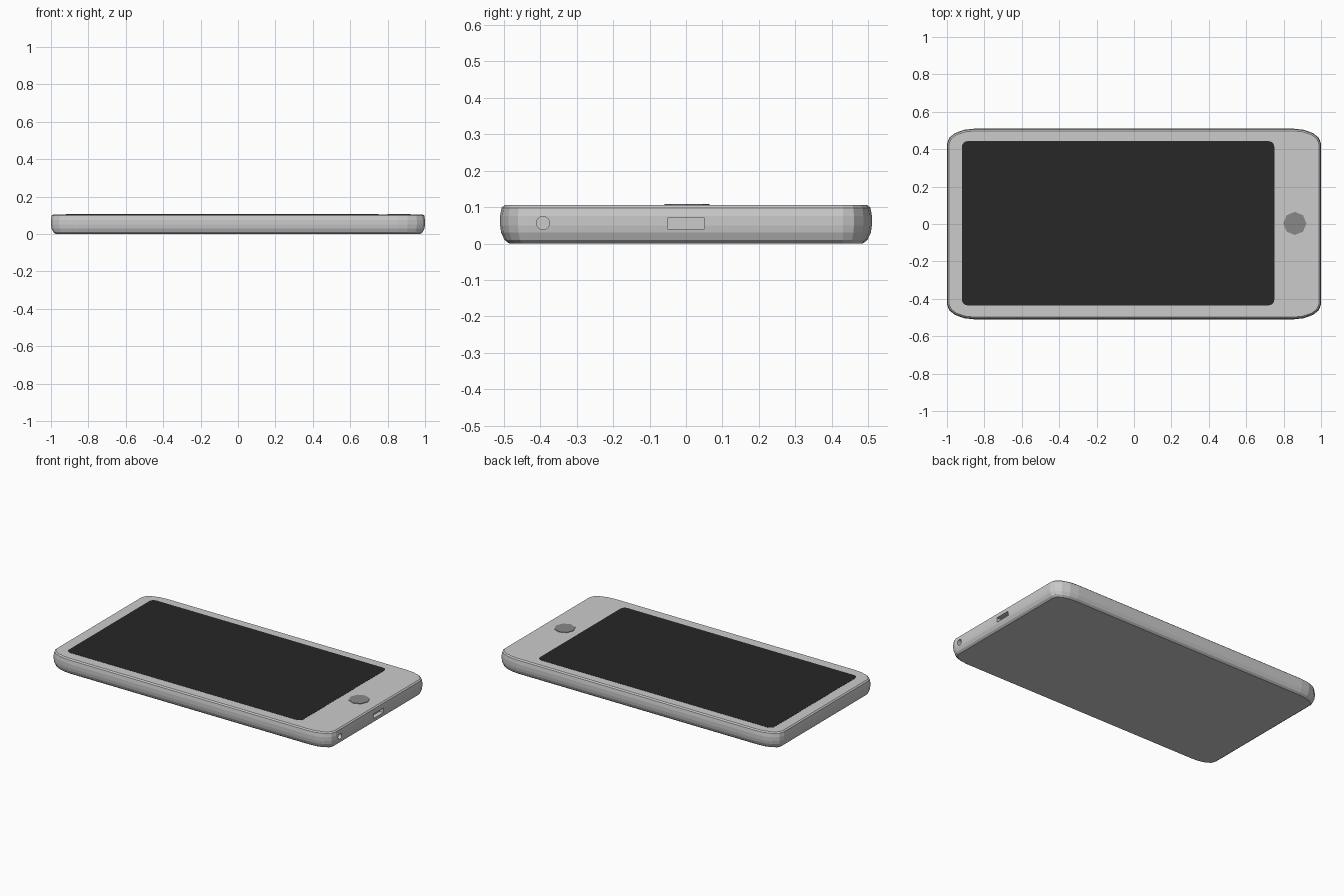
import bpy, bmesh
from math import cos, sin, pi, radians

if "Cube" in bpy.data.objects:
    bpy.data.objects.remove(bpy.data.objects["Cube"])


def rounded(x0, x1, y0, y1, rx, ry, n):
    """Outline of a rectangle with elliptical corners, counter-clockwise."""
    pts = []
    corners = [(x1 - rx, y1 - ry), (x0 + rx, y1 - ry), (x0 + rx, y0 + ry), (x1 - rx, y0 + ry)]
    for q, (cx, cy) in enumerate(corners):
        for i in range(n + 1):
            a = (q + i / n) * pi / 2
            pts.append((cx + rx * cos(a), cy + ry * sin(a)))
    return pts


def loft(name, rings):
    """Closed solid skinned through a list of (outline, z) rings."""
    bm = bmesh.new()
    loops = [[bm.verts.new((x, y, z)) for x, y in pts] for pts, z in rings]
    for a, b in zip(loops, loops[1:]):
        for i in range(len(a)):
            j = (i + 1) % len(a)
            bm.faces.new((a[i], a[j], b[j], b[i]))
    bm.faces.new(loops[0][::-1])
    bm.faces.new(loops[-1])
    me = bpy.data.meshes.new(name)
    bm.to_mesh(me)
    bm.free()
    ob = bpy.data.objects.new(name, me)
    bpy.context.collection.objects.link(ob)
    return ob


def paint(ob, v):
    m = bpy.data.materials.new(ob.name + "_colour")
    m.diffuse_color = (v, v, v, 1)
    m.use_nodes = True
    m.node_tree.nodes["Principled BSDF"].inputs["Base Color"].default_value = m.diffuse_color
    ob.data.materials.append(m)


def cut(body, cutter):
    cutter.hide_render = True
    cutter.hide_set(True)
    m = body.modifiers.new(cutter.name, 'BOOLEAN')
    m.object, m.operation, m.solver = cutter, 'DIFFERENCE', 'EXACT'


# Body: rounded slab with softened lower and upper rims
profile = [(0.0, 0.025), (0.01, 0.012), (0.03, 0.003), (0.05, 0), (0.075, 0),
           (0.098, 0.004), (0.105, 0.012)]
body = loft("phone_body", [
    (rounded(-1 + d, 1 - d, -0.51 + d, 0.51 - d, 0.15 - d, 0.08 - d, 4), z) for z, d in profile])

# Charging port and headphone socket in the right end
bpy.ops.mesh.primitive_cube_add(size=1, location=(1, 0, 0.055))
port = bpy.context.object
port.name = "charging_port_cutter"
port.scale = (0.06, 0.102, 0.03)
cut(body, port)
bpy.ops.mesh.primitive_cylinder_add(vertices=16, radius=0.018, depth=0.06,
                                    location=(1, -0.392, 0.056), rotation=(0, radians(90), 0))
jack = bpy.context.object
jack.name = "headphone_socket_cutter"
cut(body, jack)

# Screen
outline = rounded(-0.92, 0.75, -0.435, 0.443, 0.03, 0.03, 4)
screen = loft("screen", [(outline, 0.1), (outline, 0.106)])
paint(screen, 0.02)

# Home button
ring = [(0.86 + 0.062 * cos(i * pi / 4), 0.003 + 0.062 * sin(i * pi / 4)) for i in range(8)]
button = loft("home_button", [(ring, 0.1), (ring, 0.108)])
paint(button, 0.25)
